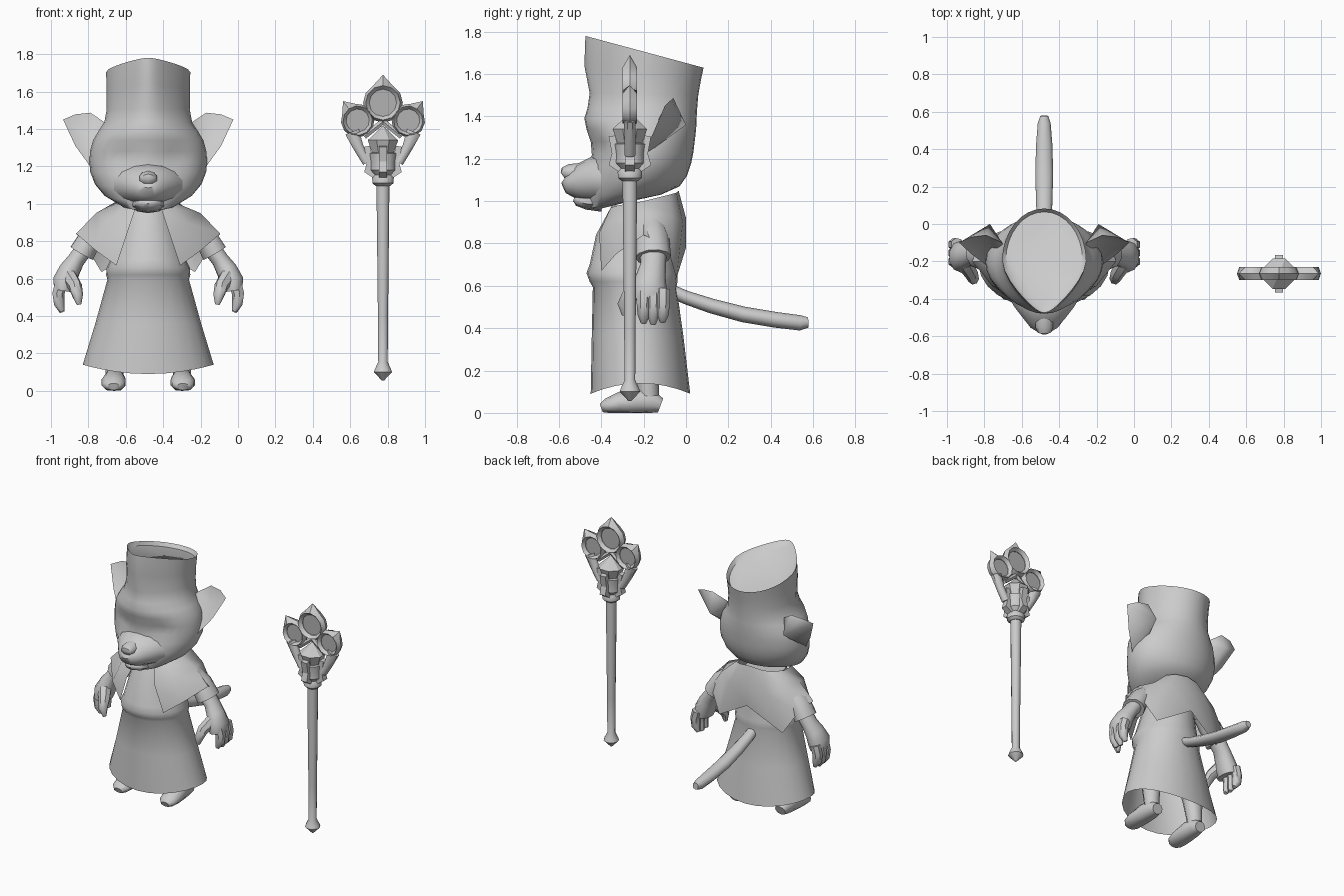
import bpy, bmesh, math
from mathutils import Vector, Matrix

CX = -0.48                      # character axis
STAFF = Vector((0.775, -0.265, 0))


def material(name, v):
    m = bpy.data.materials.new(name)
    m.diffuse_color = (v, v, v, 1)
    return m


GREY = material("light grey", 0.6)
GEM = material("gem grey", 0.45)


def make(name, verts, faces, origin=(0, 0, 0), sx=1, mat=GREY, angle=50):
    """Mesh object from points, optionally mirrored in x about the origin."""
    me = bpy.data.meshes.new(name)
    o = Vector(origin)
    me.from_pydata([o + Vector((v[0] * sx, v[1], v[2])) for v in verts], [], faces)
    bm = bmesh.new()
    bm.from_mesh(me)
    bmesh.ops.recalc_face_normals(bm, faces=bm.faces)
    bm.to_mesh(me)
    bm.free()
    me.materials.append(mat)
    ob = bpy.data.objects.new(name, me)
    bpy.context.collection.objects.link(ob)
    bpy.ops.object.select_all(action='DESELECT')
    ob.select_set(True)
    bpy.context.view_layer.objects.active = ob
    bpy.ops.object.shade_smooth_by_angle(angle=math.radians(angle))
    return ob


def ring_faces(rows, n, cap_start=True, cap_end=True):
    f = [(r * n + i, r * n + (i + 1) % n, (r + 1) * n + (i + 1) % n, (r + 1) * n + i)
         for r in range(rows - 1) for i in range(n)]
    if cap_start:
        f.append(tuple(range(n)))
    if cap_end:
        f.append(tuple(range((rows - 1) * n, rows * n)))
    return f


def loft(rings, n=24):
    """Rings: z at front, z at back, half width, y front, y back, front pointedness."""
    vs = []
    for zf, zb, w, yf, yb, p in rings:
        for i in range(n):
            a = 2 * math.pi * i / n
            s, c = math.sin(a), math.cos(a)
            t = (1 - s) / 2
            x = w * c * (1 - p * max(0, -s) ** 1.5 * 0.55)
            vs.append(Vector((x, yb + (yf - yb) * t, zb + (zf - zb) * t)))
    return vs


def tube(name, pts, radii, n=10, origin=(CX, 0, 0), sx=1, floor=None, mat=GREY, angle=50):
    pts = [Vector(p) for p in pts]
    vs = []
    for k, p in enumerate(pts):
        t = (pts[min(k + 1, len(pts) - 1)] - pts[max(k - 1, 0)]).normalized()
        u = Vector((1, 0, 0))
        u = (u - t * u.dot(t)).normalized()
        w = t.cross(u)
        ra, rb = radii[k] if isinstance(radii[k], tuple) else (radii[k], radii[k])
        for i in range(n):
            a = 2 * math.pi * (i + 0.5) / n
            v = p + u * ra * math.cos(a) + w * rb * math.sin(a)
            if floor is not None:
                v.z = max(v.z, floor)
            vs.append(v)
    return make(name, vs, ring_faces(len(pts), n), origin, sx, mat, angle)


def lathe(name, prof, n=12, mat=GREY, angle=40):
    return tube(name, [(0, 0, z) for r, z in prof], [r for r, z in prof], n, STAFF, mat=mat, angle=angle)


# Head and tall hat in one skin, with sunken eyes
rings = [(.955, 1.0, .06, -.44, -.26, 0), (.965, 1.03, .15, -.46, -.12, 0),
         (1.02, 1.07, .235, -.47, -.03, .1), (1.09, 1.12, .285, -.46, .005, .1),
         (1.16, 1.18, .31, -.45, .025, .1), (1.22, 1.23, .315, -.445, .035, .1),
         (1.28, 1.29, .31, -.45, .042, .1), (1.34, 1.34, .295, -.47, .048, .2),
         (1.39, 1.39, .265, -.48, .05, .3), (1.44, 1.43, .235, -.465, .052, .4),
         (1.51, 1.50, .222, -.455, .058, .6), (1.64, 1.57, .223, -.48, .07, .8),
         (1.78, 1.63, .225, -.475, .083, .9), (1.755, 1.605, .205, -.45, .065, .9)]
N = 32
vs = loft(rings, N)
for v in vs:
    if v.y < -.2:
        v.y += .04 * math.exp(-((abs(v.x) - .15) / .07) ** 2 - ((v.z - 1.25) / .04) ** 2)
make("head_and_hat", vs, ring_faces(len(rings), N), (CX, 0, 0))

# Muzzle, nose and chin
tube("muzzle", [(0, -.36, 1.1), (0, -.44, 1.1), (0, -.51, 1.09), (0, -.55, 1.095), (0, -.572, 1.11)],
     [(.21, .12), (.165, .11), (.11, .085), (.075, .06), (.035, .03)], 14)
tube("nose", [(0, -.50, 1.135), (0, -.55, 1.135), (0, -.578, 1.13), (0, -.585, 1.125)],
     [(.05, .045), (.05, .04), (.038, .03), (.015, .012)], 10)
tube("chin", [(0, -.40, 1.0), (0, -.47, 1.0), (0, -.515, 1.005), (0, -.53, 1.01)],
     [(.10, .05), (.08, .04), (.055, .027), (.02, .01)], 10)

# Robe: open skirt, belt bulge and torso
rings = [(.09, .09, .35, -.45, .02, 0), (.36, .36, .283, -.445, -.012, 0),
         (.595, .595, .218, -.44, -.045, 0), (.62, .62, .225, -.455, -.04, 0),
         (.66, .66, .222, -.47, -.042, 0), (.70, .70, .202, -.455, -.05, 0),
         (.84, .84, .165, -.425, -.05, 0), (.98, .98, .13, -.35, -.07, 0)]
vs = loft(rings)
for i in range(24):
    vs[i].z += .05 * math.cos(2 * math.pi * i / 24) ** 2
make("robe", vs, ring_faces(len(rings), 24, False), (CX, 0, 0))

# Shoulder cape: neck, shoulder and hem point of each column, front to back
half = [((.07, -.355, .97), (.11, -.41, .85), (.17, -.40, .67)),
        ((.13, -.32, .98), (.20, -.355, .90), (.28, -.33, .75)),
        ((.16, -.20, 1.0), (.28, -.20, .95), (.385, -.20, .84)),
        ((.14, -.08, 1.03), (.25, -.07, .93), (.345, -.09, .79)),
        ((.09, -.045, 1.04), (.15, -.015, .90), (.25, -.045, .635)),
        ((0, -.035, 1.05), (0, .0, .92), (0, .0, .78))]
cols = half + [tuple((-x, y, z) for x, y, z in c) for c in half[-2::-1]]
make("cape", [p for c in cols for p in c],
     [(c * 3 + r, c * 3 + 3 + r, c * 3 + 4 + r, c * 3 + 1 + r)
      for c in range(len(cols) - 1) for r in (0, 1)], (CX, 0, 0))

# Tail
tube("tail", [(0, -.09, .585), (0, .0, .545), (0, .12, .505), (0, .27, .465), (0, .42, .44),
              (0, .54, .425), (0, .578, .427)],
     [(.035, .03), (.04, .032), (.046, .035), (.05, .037), (.046, .037), (.036, .036), (.022, .024)], 10)

for side, sx in (("left", 1), ("right", -1)):
    # Ear: rim outline closed by a hollow front and a bulging back
    rim = [(.20, -.17, 1.40), (.225, -.10, 1.43), (.31, -.06, 1.487), (.39, -.07, 1.478),
           (.455, -.10, 1.45), (.39, -.16, 1.31), (.31, -.22, 1.20), (.25, -.2, 1.22)]
    ear = rim + [(.31, -.085, 1.37), (.29, .0, 1.36)]
    make(side + "_ear", ear, [(i, (i + 1) % 8, c) for i in range(8) for c in (8, 9)],
         (CX, 0, 0), sx, angle=70)
    # Sleeve, arm and hand
    tube(side + "_sleeve", [(.22, -.16, .90), (.30, -.16, .83), (.355, -.155, .735)],
         [(.05, .06), (.065, .08), (.072, .085)], 10, sx=sx)
    tube(side + "_arm", [(.32, -.155, .79), (.385, -.155, .70), (.42, -.165, .645), (.447, -.175, .585),
                         (.455, -.175, .535)],
         [(.05, .065), (.048, .06), (.058, .07), (.066, .085), (.052, .08)], 10, sx=sx)
    for k, (y, tip) in enumerate(((-.20, .425), (-.155, .42), (-.11, .43))):
        tube(f"{side}_finger_{k + 1}", [(.465, y, .58), (.482, y, .52), (.477, y, .465), (.46, y, tip)],
             [.036, .034, .030, .014], 7, sx=sx)
    tube(side + "_thumb", [(.425, -.21, .61), (.39, -.265, .56), (.378, -.295, .51), (.37, -.29, .462)],
         [.045, .037, .030, .013], 7, sx=sx)
    # Leg and foot
    tube(side + "_leg", [(.18, -.175, .03), (.18, -.18, .12), (.175, -.19, .25), (.15, -.21, .45)],
         [.048, .052, .065, .08], 10, sx=sx)
    tube(side + "_foot", [(.18, -.12, .035), (.18, -.16, .05), (.182, -.24, .055), (.185, -.32, .045),
                          (.185, -.375, .032), (.185, -.40, .022)],
         [(.04, .035), (.055, .055), (.06, .065), (.068, .05), (.06, .035), (.035, .02)],
         10, sx=sx, floor=0)

# Staff pole, foot, collar, cup and pointed orb
lathe("staff_pole", [(.006, .055), (.05, .10), (.045, .115), (.026, .155), (.028, .4), (.036, 1.11)])
lathe("staff_collar", [(.04, 1.095), (.058, 1.11), (.06, 1.14), (.045, 1.16)])
lathe("staff_cup", [(.045, 1.15), (.07, 1.18), (.068, 1.22), (.075, 1.27), (.06, 1.275)])
lathe("staff_orb", [(.05, 1.24), (.088, 1.34), (.004, 1.415)], 8, angle=20)

# Four prongs around the cup
prof = [(.04, 1.13), (.10, 1.17), (.085, 1.225), (.10, 1.305), (.07, 1.31), (.045, 1.21)]
for k in range(4):
    rot = Matrix.Rotation(k * math.pi / 2, 3, 'Z')
    make(f"staff_prong_{k + 1}", [rot @ Vector((r, w, z)) for w in (-.022, .022) for r, z in prof],
         ring_faces(2, 6), STAFF, angle=25)


def petal(name, cx, cz, r, tip, ang):
    """Pointed ring with a flat gem set inside."""
    n, vs = 12, []
    for i in range(n):
        a = math.radians(ang) + 2 * math.pi * i / n
        for q, d in ((tip if i == 0 else r, 0), (r * .87, -.034), (r * .69, -.012),
                     (r * .69, .012), (r * .87, .034)):
            vs.append((cx + q * math.cos(a), d, cz + q * math.sin(a)))
    f = [(i * 5 + k, i * 5 + (k + 1) % 5, (i + 1) % n * 5 + (k + 1) % 5, (i + 1) % n * 5 + k)
         for i in range(n) for k in range(5)]
    make(name, vs, f, STAFF, angle=35)
    disc = [(cx + r * .72 * math.cos(2 * math.pi * i / n), d, cz + r * .72 * math.sin(2 * math.pi * i / n))
            for d in (-.008, .008) for i in range(n)]
    make(name + "_gem", disc, ring_faces(2, n), STAFF, mat=GEM, angle=30)


petal("top_petal", 0, 1.54, .106, .15, 90)
petal("left_petal", .135, 1.445, .09, .13, 53)
petal("right_petal", -.135, 1.445, .09, .13, 127)

# Frame arms joining the petals to the cup
for side, sx in (("left", 1), ("right", -1)):
    tube(side + "_frame_arm", [(.165, 0, 1.385), (.13, 0, 1.30), (.085, 0, 1.22)],
         [(.042, .03), (.03, .028), (.026, .028)], 8, STAFF, sx)
    tube(side + "_frame_brace", [(0, 0, 1.44), (.10, 0, 1.36)], [.017, .017], 6, STAFF, sx)
